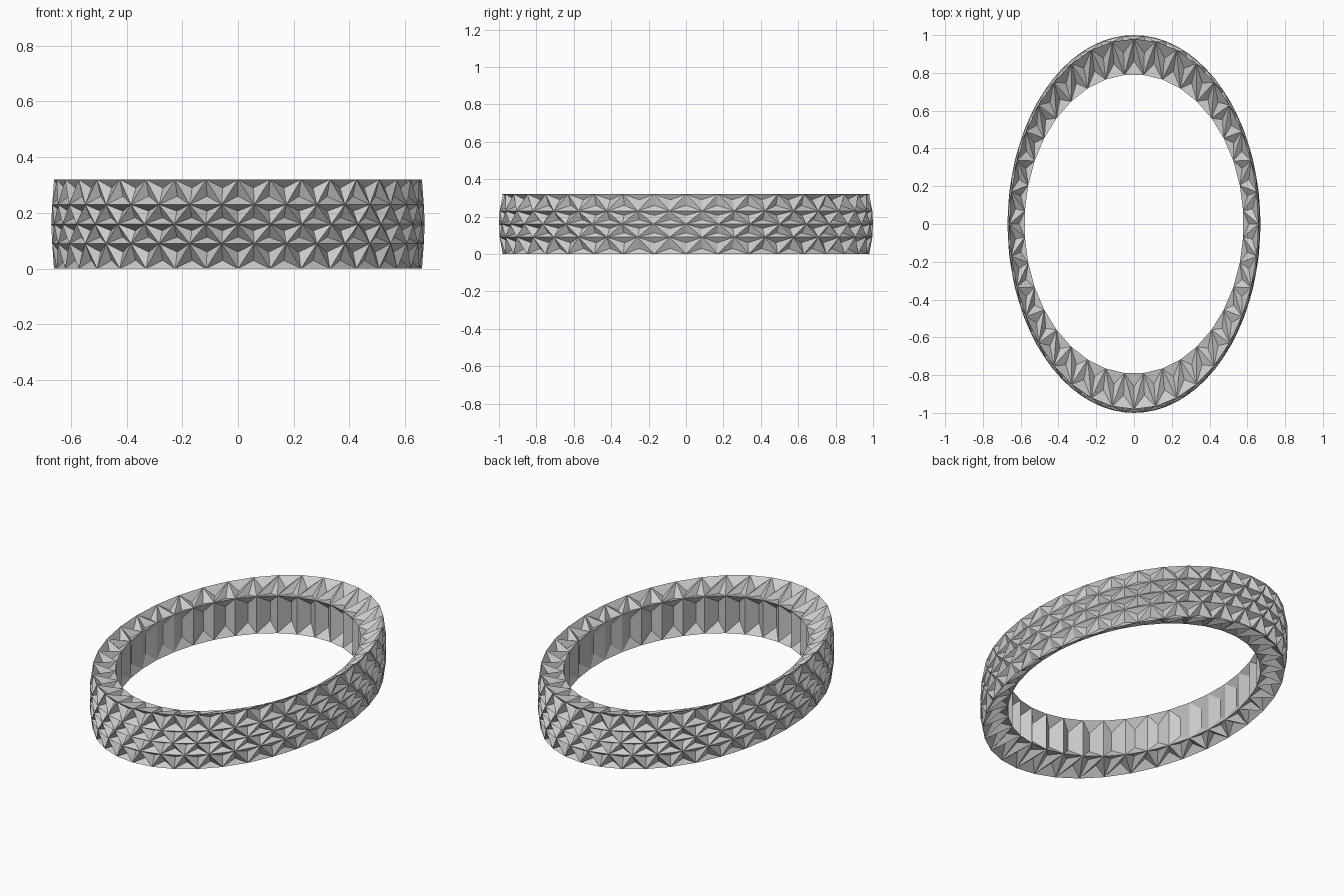
import bpy
import bmesh
import math
from mathutils import Vector

if "Cube" in bpy.data.objects:
    bpy.data.objects.remove(bpy.data.objects["Cube"])

N = 36                      # facets around the oval
STEP = 2 * math.pi / N


def oval(i, rx, ry, z):
    """Point on an oval; i counts facets, half values sit between them."""
    a = i * STEP + math.pi / 2
    return Vector((rx * math.cos(a), ry * math.sin(a), z))


def core(p, z):
    """Point in the middle of the wall, at the same bearing as p."""
    a = math.atan2(p.y / 0.89, p.x / 0.622)
    return Vector((0.622 * math.cos(a), 0.89 * math.sin(a), z))


bm = bmesh.new()

# Rings of the cross-section: rx, ry, z, half-facet offset
rings = [
    (0.580, 0.792, 0.050, 0.5),   # inner bottom
    (0.660, 0.980, 0.000, 0.0),   # bottom rim
    (0.669, 1.000, 0.090, 0.5),
    (0.670, 1.000, 0.160, 0.0),
    (0.669, 1.000, 0.230, 0.5),
    (0.660, 0.980, 0.320, 0.0),   # top rim
    (0.580, 0.792, 0.270, 0.5),   # inner top
]
verts = [[bm.verts.new(oval(k + off, rx, ry, z)) for k in range(N)]
         for rx, ry, z, off in rings]


def sunk_triangle(tri, depth, vertical):
    """Triangle pushed into the wall as a hollow three-sided pyramid."""
    c = sum((v.co for v in tri), Vector()) / 3
    target = core(c, 0.16 if vertical else c.z)
    apex = bm.verts.new(c.lerp(target, depth))
    for i in range(3):
        bm.faces.new((tri[i], tri[(i + 1) % 3], apex))


# Triangular lattice over the underside, outside and top
for r in range(len(rings) - 1):
    lo, hi = verts[r], verts[r + 1]
    shift = 0 if rings[r][3] == 0 else 1
    rim = r in (0, len(rings) - 2)
    depth = 0.22 if rim else 0.40
    for k in range(N):
        n = (k + 1) % N
        sunk_triangle((lo[k], lo[n], hi[(k + shift) % N]), depth, rim)
        other = (k + 1 - shift) % N
        sunk_triangle((hi[n], hi[k], lo[other]), depth, rim)

# Inner wall: upright V grooves with pointed ends
bottom, top = verts[0], verts[-1]
for k in range(N):
    n = (k + 1) % N
    g0 = bm.verts.new(oval(k + 1, 0.603, 0.845, 0.105))
    g1 = bm.verts.new(oval(k + 1, 0.603, 0.845, 0.215))
    bm.faces.new((bottom[k], g0, g1, top[k]))
    bm.faces.new((g0, bottom[n], top[n], g1))
    bm.faces.new((bottom[k], bottom[n], g0))
    bm.faces.new((top[n], top[k], g1))

bmesh.ops.recalc_face_normals(bm, faces=bm.faces)
mesh = bpy.data.meshes.new("faceted_oval_band")
bm.to_mesh(mesh)
bm.free()
band = bpy.data.objects.new("faceted_oval_band", mesh)
bpy.context.collection.objects.link(band)
